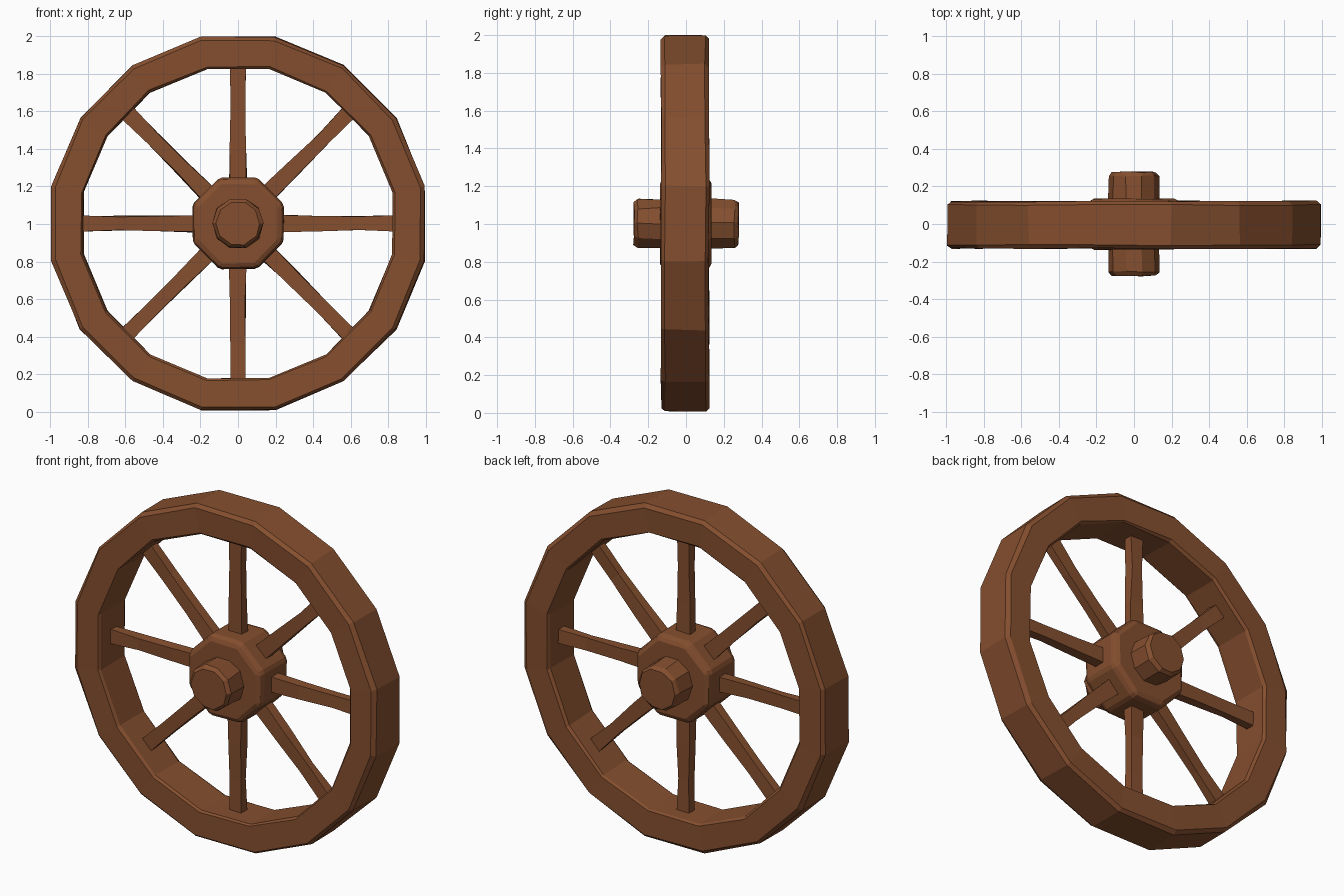
import bpy, bmesh, math, random
from mathutils import Matrix, Vector

if "Cube" in bpy.data.objects:
    bpy.data.objects.remove(bpy.data.objects["Cube"])

random.seed(4)
CZ = 1.003  # wheel centre height

wood = bpy.data.materials.new("brown wood")
wood.diffuse_color = (0.235, 0.078, 0.028, 1)
wood.use_nodes = True
wood.node_tree.nodes["Principled BSDF"].inputs["Base Color"].default_value = wood.diffuse_color


def finish(bm, name, rough):
    """Slightly hewn, flat-shaded wooden part."""
    for v in bm.verts:
        v.co += Vector([random.uniform(-rough, rough) for _ in range(3)])
    bmesh.ops.recalc_face_normals(bm, faces=bm.faces)
    mesh = bpy.data.meshes.new(name)
    bm.to_mesh(mesh)
    bm.free()
    mesh.materials.append(wood)
    ob = bpy.data.objects.new(name, mesh)
    ob.location.z = CZ
    bpy.context.collection.objects.link(ob)
    return ob


def turned(name, profile, sides, closed, rough):
    """Spin an (apothem, y) profile round the y axis, with flats facing up."""
    bm = bmesh.new()
    k = 1 / math.cos(math.pi / sides)
    rings = []
    for i in range(sides):
        a = (i + 0.5) * 2 * math.pi / sides
        rings.append([bm.verts.new((r * k * math.sin(a), y, r * k * math.cos(a)))
                      for r, y in profile])
    n = len(profile)
    for i in range(sides):
        p, q = rings[i], rings[(i + 1) % sides]
        for j in range(n if closed else n - 1):
            m = (j + 1) % n
            bm.faces.new((p[j], p[m], q[m], q[j]))
    if not closed:
        bm.faces.new([r[0] for r in rings])
        bm.faces.new([r[-1] for r in rings])
    return finish(bm, name, rough)


# Rim: sixteen-sided ring with chamfered edges
turned("rim", [(0.975, -0.131), (0.994, -0.112), (0.994, 0.102), (0.975, 0.121),
               (0.835, 0.121), (0.825, 0.105), (0.825, -0.115), (0.835, -0.131)],
       16, True, 0.004)

# Hub block: eight-sided with chamfered faces
hub = turned("hub", [(0.225, -0.137), (0.243, -0.115),
                     (0.243, 0.11), (0.225, 0.134)], 8, False, 0.003)
bev = hub.modifiers.new("worn corners", 'BEVEL')
bev.width = 0.02
bev.segments = 1

# Axle: stub passing through the hub
turned("axle", [(0.112, -0.277), (0.128, -0.255), (0.13, -0.13),
                (0.13, 0.13), (0.128, 0.255), (0.112, 0.277)], 10, False, 0.004)

# Spokes: eight tapered bars running from hub to rim
for i in range(8):
    bm = bmesh.new()
    loops = []
    for r, w, d in ((0.2, 0.046, 0.03), (0.42, 0.041, 0.026),
                    (0.64, 0.038, 0.024), (0.84, 0.042, 0.027)):
        loops.append([bm.verts.new((x * w, y * d, r))
                      for x, y in ((-1, -1), (1, -1), (1, 1), (-1, 1))])
    for a, b in zip(loops, loops[1:]):
        for j in range(4):
            m = (j + 1) % 4
            bm.faces.new((a[j], a[m], b[m], b[j]))
    bm.faces.new(loops[0])
    bm.faces.new(loops[-1])
    bm.transform(Matrix.Rotation(i * math.pi / 4, 4, 'Y'))
    finish(bm, f"spoke_{i + 1}", 0.004)
